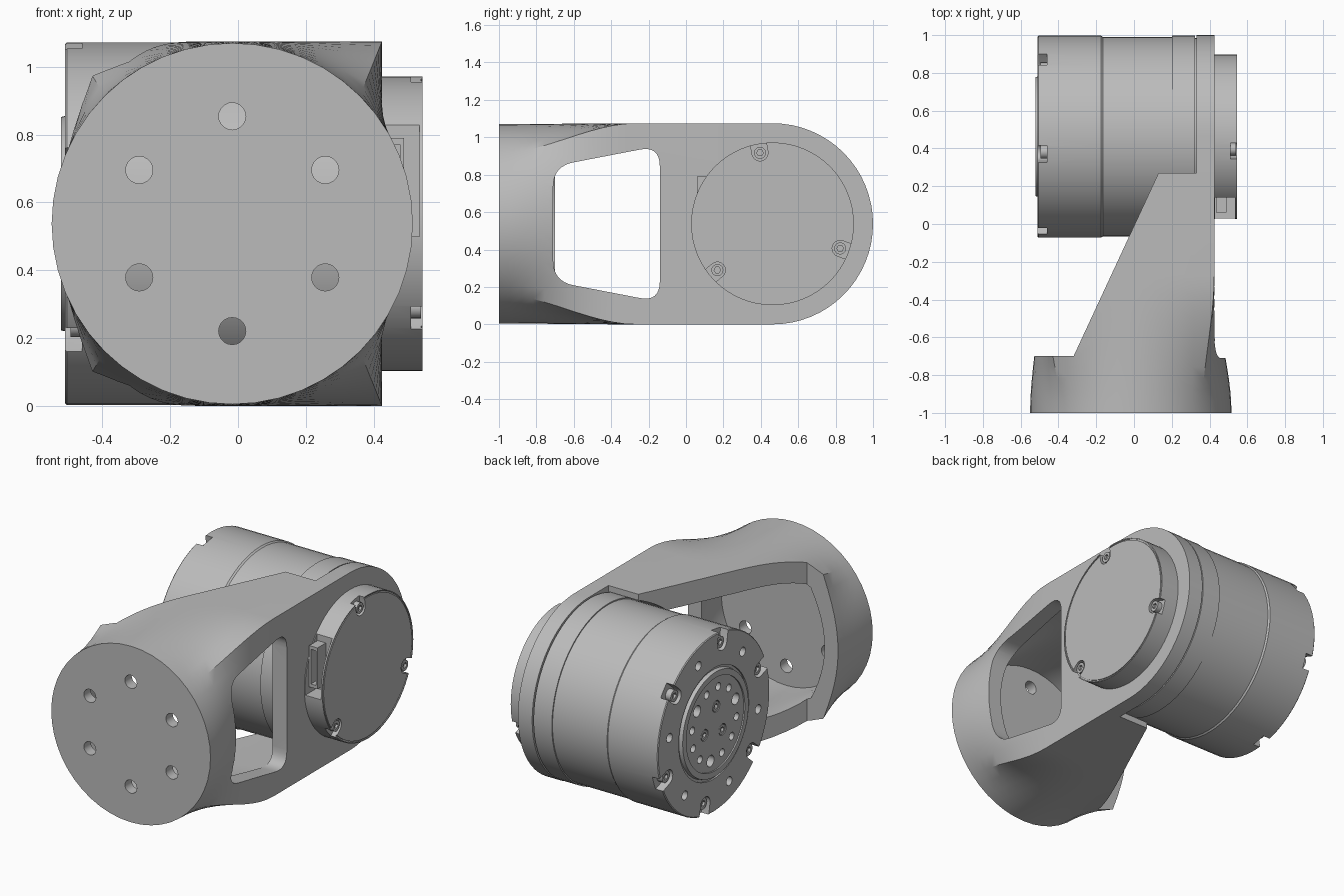
import bpy, bmesh, math
from math import cos, sin, radians, pi
from mathutils import Vector

if "Cube" in bpy.data.objects:
    bpy.data.objects.remove(bpy.data.objects["Cube"], do_unlink=True)

YC, ZC = 0.4625, 0.5375        # drive axis, running along x
FX = -0.017                    # centre of the round mounting flange

metal = bpy.data.materials.new("plain grey metal")
metal.use_nodes = True
GREY = (0.5, 0.5, 0.5, 1)
metal.diffuse_color = GREY
metal.node_tree.nodes["Principled BSDF"].inputs["Base Color"].default_value = GREY


def finish(name, bm):
    bmesh.ops.recalc_face_normals(bm, faces=bm.faces)
    mesh = bpy.data.meshes.new(name)
    bm.to_mesh(mesh)
    bm.free()
    mesh.materials.append(metal)
    ob = bpy.data.objects.new(name, mesh)
    bpy.context.collection.objects.link(ob)
    return ob


def skin(bm, rings):
    """Closed solid through a list of equal point rings."""
    loops = [[bm.verts.new(p) for p in ring] for ring in rings]
    n = len(loops[0])
    for a, b in zip(loops, loops[1:]):
        for i in range(n):
            j = (i + 1) % n
            bm.faces.new((a[i], a[j], b[j], b[i]))
    bm.faces.new(loops[0])
    bm.faces.new(loops[-1][::-1])


PLACE = {"x": lambda p, q, t: (t, p, q),
         "y": lambda p, q, t: (p, t, q),
         "z": lambda p, q, t: (p, q, t)}


def prisms(name, outlines, axis, a, b):
    """Extrude one or more flat outlines along an axis."""
    bm = bmesh.new()
    for pts in outlines:
        skin(bm, [[PLACE[axis](p, q, t) for p, q in pts] for t in (a, b)])
    return finish(name, bm)


def circle(p, q, r, n=20):
    return [(p + r * cos(2 * pi * i / n), q + r * sin(2 * pi * i / n)) for i in range(n)]


def rect(p0, p1, q0, q1):
    return [(p0, q0), (p1, q0), (p1, q1), (p0, q1)]


def around(radius, start, count):
    """Points on a bolt circle about the drive axis."""
    angles = [radians(start + 360 * i / count) for i in range(count)]
    return [(YC + radius * cos(a), ZC + radius * sin(a)) for a in angles]


def notch(angle, radius, r, reach):
    """Round-bottomed slot outline that opens outwards."""
    a = radians(angle)
    d, s = Vector((cos(a), sin(a))), Vector((-sin(a), cos(a)))
    c = Vector((YC, ZC)) + d * radius
    pts = [c + s * r * cos(t) - d * r * sin(t) for t in (pi * i / 10 for i in range(11))]
    return [tuple(p) for p in pts + [c - s * r + d * reach, c + s * r + d * reach]]


def rounded(corners, size):
    out = []
    for i, c in enumerate(corners):
        c = Vector(c)
        a = c + (Vector(corners[i - 1]) - c).normalized() * size
        b = c + (Vector(corners[(i + 1) % len(corners)]) - c).normalized() * size
        for k in range(9):
            t = k / 8
            out.append(tuple(a * (1 - t) ** 2 + c * 2 * t * (1 - t) + b * t * t))
    return out


def loft(name, y0, y1, y2, r, cx, hw, hh, n=48, steps=12):
    """Round section at y0 blending to a rectangle at y1, then straight to y2."""
    rings = []
    for k in range(steps + 2):
        t = min(k / steps, 1)
        y = y0 + (y1 - y0) * t if k <= steps else y2
        e = t * t * (3 - 2 * t)
        ring = []
        for i in range(n):
            c, s = cos(2 * pi * i / n), sin(2 * pi * i / n)
            m = max(abs(c), abs(s))
            ring.append(((FX + r * c) * (1 - e) + (cx + hw * c / m) * e, y,
                         ZC + r * s * (1 - e) + hh * s / m * e))
        rings.append(ring)
    bm = bmesh.new()
    skin(bm, rings)
    return finish(name, bm)


def revolve(name, profile, n=64):
    """Turn an (x, radius) profile about the drive axis."""
    bm = bmesh.new()
    verts = [bm.verts.new((x, YC, ZC + r)) for x, r in profile]
    edges = [bm.edges.new(p) for p in zip(verts, verts[1:])]
    bmesh.ops.spin(bm, geom=verts + edges, cent=(0, YC, ZC), axis=(1, 0, 0),
                   angle=2 * pi, steps=n, use_merge=True)
    bmesh.ops.remove_doubles(bm, verts=bm.verts, dist=1e-5)
    return finish(name, bm)


def cut(ob, *cutters):
    for c in cutters:
        mod = ob.modifiers.new("cut", "BOOLEAN")
        mod.operation, mod.solver, mod.object = "DIFFERENCE", "EXACT", c
        c.hide_render = True
    graph = bpy.context.evaluated_depsgraph_get()
    mesh = bpy.data.meshes.new_from_object(ob.evaluated_get(graph))
    ob.modifiers.clear()
    ob.data = mesh
    for c in cutters:
        bpy.data.objects.remove(c, do_unlink=True)


# Bracket: round flange blending into a hollow arm, cut back diagonally
bracket = loft("bracket_arm", -1, -0.27, 0.27, 0.533, -0.0325, 0.4575, ZC)
window = rounded([(-0.71, 0.845), (-0.14, 0.955), (-0.14, 0.12), (-0.71, 0.23)], 0.11)
bolts = [circle(FX + 0.317 * cos(radians(a)), ZC + 0.317 * sin(radians(a)), 0.04)
         for a in range(30, 390, 60)]
cut(bracket,
    prisms("diagonal_cutter", [[(-1, -0.7), (-0.32, -0.7), (0.13, 0.27), (0.13, 0.4), (-1, 0.4)]],
           "z", -0.2, 1.3),
    loft("cavity_cutter", -0.935, -0.27, 0.35, 0.435, -0.035, 0.365, 0.4),
    prisms("motor_cutter", [circle(YC, ZC, 0.537, 64)], "x", -1, 0.331),
    prisms("window_cutter", [window], "x", 0.2, 0.9),
    prisms("bolt_cutter", bolts, "y", -1.1, -0.85))

# Rounded end plate that carries the drive
arc = [(YC + ZC * cos(a), ZC + ZC * sin(a)) for a in (pi * i / 32 - pi / 2 for i in range(33))]
prisms("bracket_end_plate", [[(0.27, 2 * ZC), (0.27, 0)] + arc], "x", 0.33, 0.425)

# Drive housing with output flange and hub
housing = revolve("drive_housing", [
    (0.33, 0), (0.33, 0.522), (0.322, 0.522), (0.322, 0.535), (0.2, 0.535), (0.2, 0.528),
    (-0.165, 0.528), (-0.175, 0.535), (-0.505, 0.535), (-0.51, 0.53), (-0.51, 0.335),
    (-0.5, 0.335), (-0.5, 0.32), (-0.522, 0.315), (-0.522, 0.28), (-0.514, 0.28), (-0.514, 0)])
cut(housing,
    prisms("notch_cutter", [notch(a, 0.465, 0.045, 0.15) for a in range(40, 400, 60)],
           "x", -0.6, -0.46),
    prisms("flange_hole_cutter", [circle(*p, 0.027) for p in around(0.43, 10, 6)],
           "x", -0.6, -0.45),
    prisms("hub_hole_cutter", [circle(*p, 0.034) for p in around(0.215, 40, 3)]
           + [circle(*p, 0.023) for a in (-30, 0, 30) for p in around(0.215, 100 + a, 3)],
           "x", -0.6, -0.46),
    prisms("hub_screw_cutter", [circle(*p, 0.035) for p in around(0.1, 100, 3)],
           "x", -0.6, -0.495))

# Rear cover with screw pockets and a connector recess
cover = revolve("rear_cover", [
    (0.425, 0), (0.425, 0.435), (0.545, 0.435), (0.545, 0.429), (0.54, 0.429),
    (0.54, 0.422), (0.545, 0.422), (0.545, 0)])
cut(cover,
    prisms("pocket_cutter", [notch(a, 0.385, 0.043, 0.15) for a in (100, 220, 340)],
           "x", 0.51, 0.6),
    prisms("recess_cutter", [rect(0.43, 0.535, -0.1, 0.14)], "z", 0.5, 0.83))

# Connector
connector = prisms("connector", [rect(0.435, 0.49, 0.06, 0.142)], "z", 0.54, 0.79)
cut(connector, prisms("slot_cutter", [rect(0.446, 0.479, 0, 0.12)], "z", 0.56, 0.77))


# Socket-head screws
def screws(name, spots, r, x0, x1):
    ob = prisms(name, [circle(*p, r) for p in spots], "x", x0, x1)
    side = 1 if x1 > x0 else -1
    cut(ob, prisms("socket_cutter", [circle(*p, r * 0.55, 6) for p in spots], "x",
                   x1 - side * 0.015, x1 + side * 0.05))


screws("flange_screws", around(0.465, 40, 6), 0.035, -0.455, -0.495)
screws("hub_screws", around(0.1, 100, 3), 0.03, -0.49, -0.512)
screws("cover_screws", around(0.385, 100, 3), 0.032, 0.505, 0.54)

# Smooth curved faces, keep machined edges sharp
for ob in bpy.context.collection.objects:
    if ob.type == "MESH" and ob.data.materials and ob.data.materials[0] == metal:
        bpy.ops.object.select_all(action="DESELECT")
        ob.select_set(True)
        bpy.context.view_layer.objects.active = ob
        bpy.ops.object.shade_smooth_by_angle(angle=radians(25))
